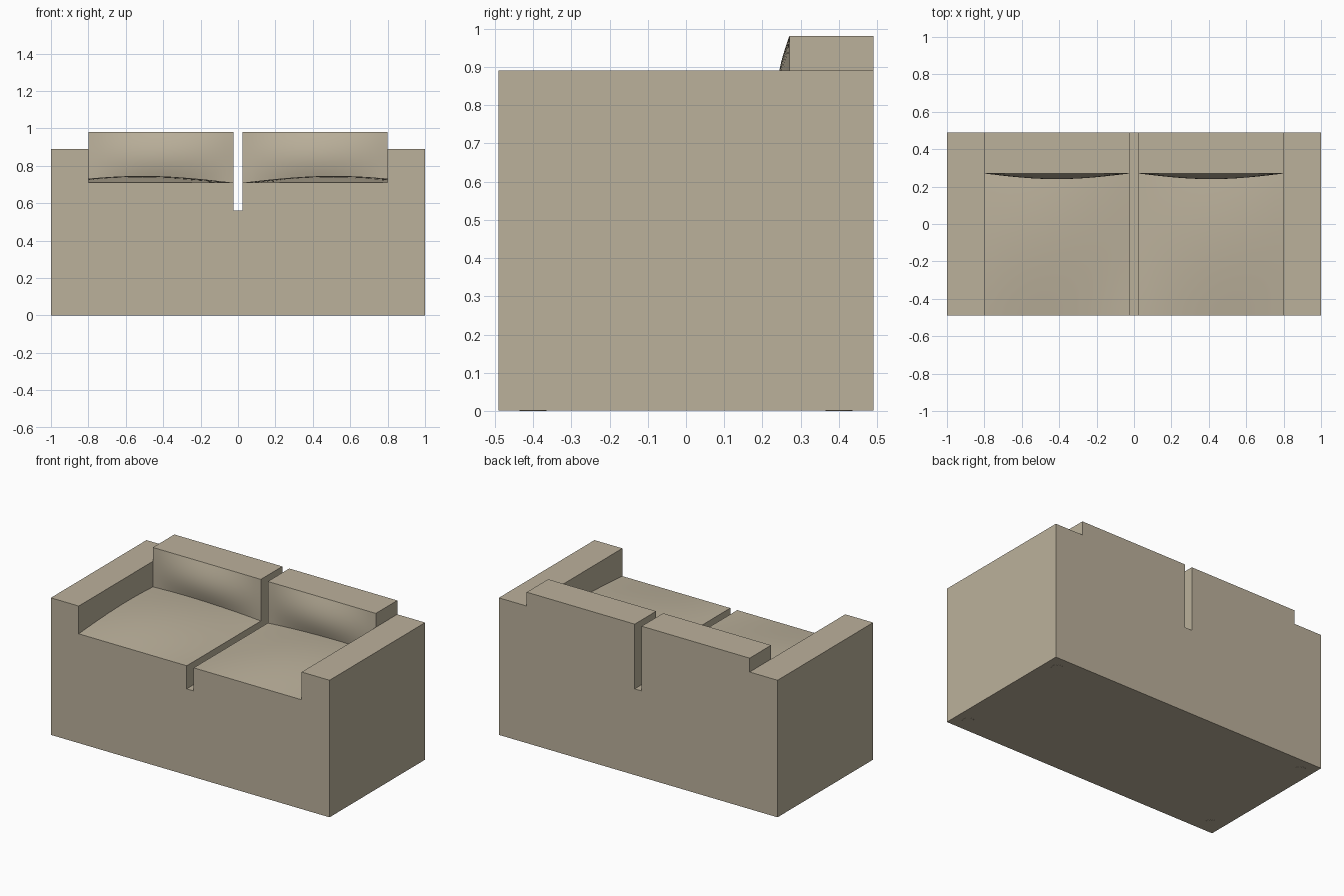
import bpy, bmesh, math
from mathutils import Vector

if "Cube" in bpy.data.objects:
    bpy.data.objects.remove(bpy.data.objects["Cube"])

fabric = bpy.data.materials.new("fabric")
fabric.diffuse_color = (0.50, 0.44, 0.33, 1)
fabric.use_nodes = True
fabric.node_tree.nodes["Principled BSDF"].inputs["Base Color"].default_value = fabric.diffuse_color


def finish(obj):
    if not obj.data.materials:
        obj.data.materials.append(fabric)
    bpy.ops.object.select_all(action='DESELECT')
    obj.select_set(True)
    bpy.context.view_layer.objects.active = obj
    bpy.ops.object.shade_smooth_by_angle(angle=math.radians(30))


def block(name, lo, hi, cuts=0, bulge=None):
    """Box between two corners; bulge(co) optionally moves its vertices."""
    bm = bmesh.new()
    bmesh.ops.create_cube(bm, size=1)
    if cuts:
        bmesh.ops.subdivide_edges(bm, edges=bm.edges[:], cuts=cuts, use_grid_fill=True)
    lo, hi = Vector(lo), Vector(hi)
    for v in bm.verts:
        v.co = Vector(lo[i] + (v.co[i] + 0.5) * (hi[i] - lo[i]) for i in range(3))
        if bulge:
            bulge(v.co)
    bmesh.ops.recalc_face_normals(bm, faces=bm.faces[:])
    mesh = bpy.data.meshes.new(name)
    bm.to_mesh(mesh)
    bm.free()
    obj = bpy.data.objects.new(name, mesh)
    bpy.context.collection.objects.link(obj)
    finish(obj)


def hump(v, a, b):
    return max(0.0, math.sin(math.pi * (v - a) / (b - a)))


D = 0.49         # half depth
GAP = 0.025      # half width of the slot between the cushions
ARM = 0.80       # inner side of the arms
BASE, SEAT, BACK = 0.56, 0.71, 0.98
FRONT = 0.27     # front plane of the back cushions


# seat crown runs on under the arm and the back cushion
def seat_bulge(co):
    if co.z > SEAT - 1e-4:
        co.z += 0.036 * hump(abs(co.x), GAP, 1.0) * hump(co.y, -D, D)


# back cushions swell forward
def back_bulge(co):
    if co.y < FRONT + 1e-4:
        co.y -= 0.03 * hump(abs(co.x), GAP, ARM) * hump(co.z, SEAT, BACK)


block("base", (-1, -D, 0.001), (1, D, BASE))

for side, s in (("left", -1), ("right", 1)):
    def span(a, b):
        return sorted((s * a, s * b))

    x0, x1 = span(ARM, 1)
    block(side + "_arm", (x0, -D, BASE), (x1, D, 0.89))
    x0, x1 = span(GAP, ARM)
    block(side + "_seat_cushion", (x0, -D, BASE), (x1, D, SEAT), 15, seat_bulge)
    block(side + "_back_cushion", (x0, FRONT, SEAT), (x1, D, BACK), 15, back_bulge)

    # small round feet set flush in the underside
    for end, y in (("front", -0.40), ("back", 0.40)):
        bpy.ops.mesh.primitive_cylinder_add(vertices=24, radius=0.035, depth=0.05,
                                            location=(s * 0.915, y, 0.025))
        foot = bpy.context.object
        foot.name = f"{end}_{side}_foot"
        finish(foot)
